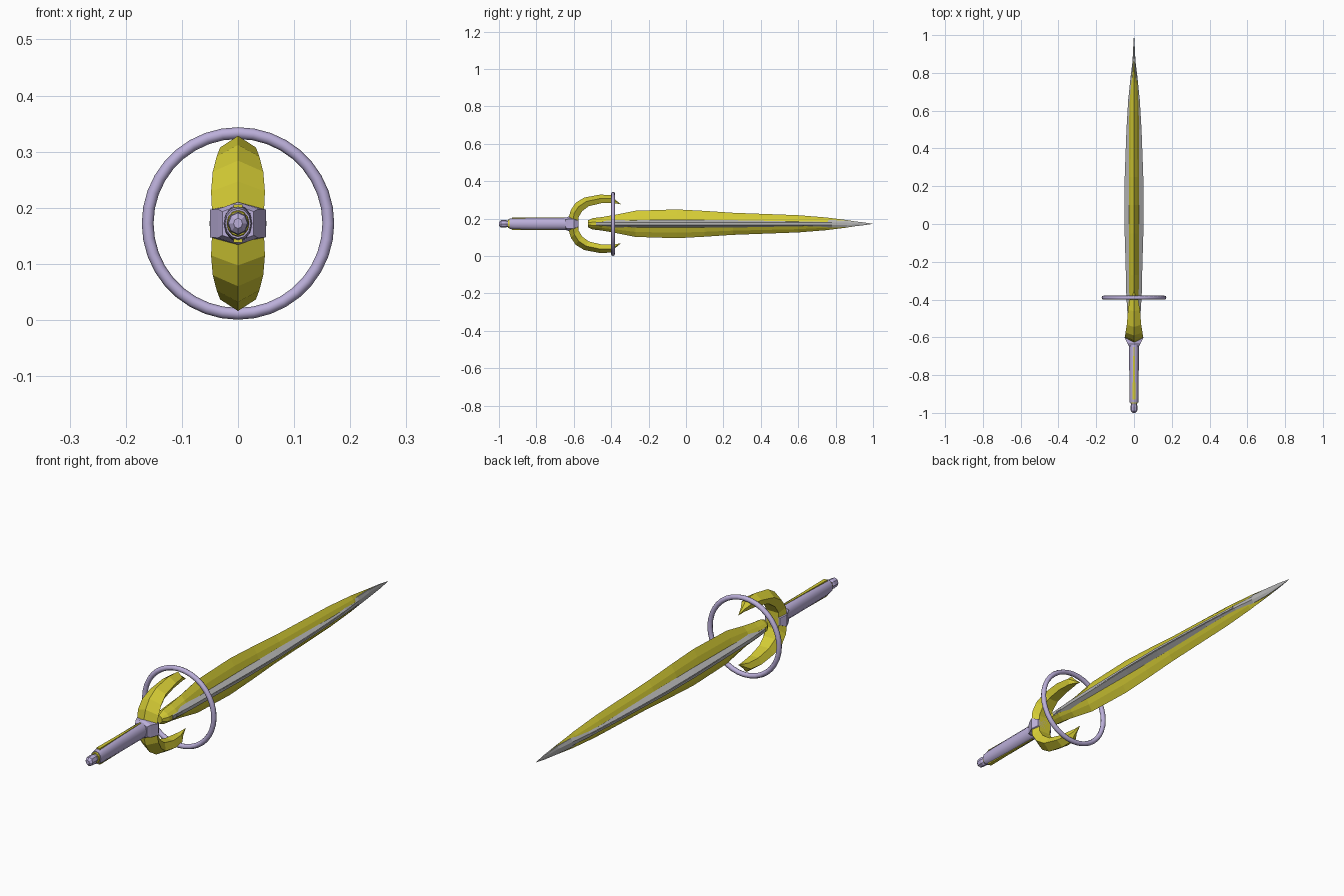
import bpy, bmesh, math
from mathutils import Vector

cube = bpy.data.objects.get("Cube")
if cube:
    bpy.data.objects.remove(cube)

CZ = 0.172  # height of the sword's axis


def material(name, rgb):
    m = bpy.data.materials.new(name)
    m.use_nodes = True
    m.diffuse_color = (*rgb, 1)
    m.node_tree.nodes["Principled BSDF"].inputs["Base Color"].default_value = (*rgb, 1)
    return m


GOLD = material("yellow gold", (0.66, 0.60, 0.035))
LILAC = material("lilac", (0.50, 0.43, 0.70))
STEEL = material("steel grey", (0.46, 0.46, 0.46))


def skin(name, rings, mat, smooth=False):
    """Join rings of equal point count into a closed solid."""
    bm = bmesh.new()
    loops = [[bm.verts.new(p) for p in ring] for ring in rings]
    n = len(loops[0])
    for a, b in zip(loops, loops[1:]):
        for i in range(n):
            j = (i + 1) % n
            bm.faces.new((a[i], a[j], b[j], b[i]))
    bm.faces.new(loops[0])
    bm.faces.new(loops[-1])
    bmesh.ops.remove_doubles(bm, verts=bm.verts, dist=1e-5)
    bmesh.ops.recalc_face_normals(bm, faces=bm.faces)
    me = bpy.data.meshes.new(name)
    bm.to_mesh(me)
    bm.free()
    me.materials.append(mat)
    ob = bpy.data.objects.new(name, me)
    bpy.context.collection.objects.link(ob)
    if smooth:
        bpy.context.view_layer.objects.active = ob
        ob.select_set(True)
        bpy.ops.object.shade_smooth_by_angle(angle=math.radians(40))
        ob.select_set(False)
    return ob


def loft(name, section, stations, mat, smooth=False, z=CZ):
    """Sweep a unit section along y; stations are (y, half width, half height)."""
    return skin(name, [[Vector((u * w, y, z + v * h)) for u, v in section]
                       for y, w, h in stations], mat, smooth)


def circle(n):
    return [(math.cos(2 * math.pi * i / n), math.sin(2 * math.pi * i / n)) for i in range(n)]


# Blade: tall gold body with a sharp ridge above and below
body = [(0, 1), (.65, .62), (1, .3), (1, -.3), (.65, -.62), (0, -1),
        (-.65, -.62), (-1, -.3), (-1, .3), (-.65, .62)]
loft("blade_body", body, [
    (-.525, .014, .018), (-.50, .03, .03), (-.45, .032, .036), (-.38, .027, .048),
    (-.27, .027, .07), (-.05, .027, .077), (.10, .027, .069), (.25, .027, .059),
    (.60, .025, .046), (.75, .018, .034), (.86, .005, .02), (.94, .001, .007)], GOLD)

# Steel core that stands out on both sides and forms the point
core = [(.55, 1), (1, .35), (1, -.35), (.55, -1), (-.55, -1), (-1, -.35), (-1, .35), (-.55, 1)]
loft("blade_core", core, [
    (-.48, .034, .02), (-.37, .041, .021), (0, .049, .021), (.2, .049, .02),
    (.5, .038, .018), (.68, .028, .018), (.78, .018, .02), (.86, .008, .017),
    (.94, .004, .009), (.998, .0005, .0005)], STEEL)

# Raised rib along each side of the core
for side, label in ((1, "left"), (-1, "right")):
    skin(label + "_blade_rib", [
        [Vector((side * (x + dx), y, CZ + dz)) for dx, dz in
         ((-.012, .008), (.002, .004), (.002, -.004), (-.012, -.008))]
        for y, x in ((-.46, .035), (0, .049), (.2, .049), (.5, .038), (.67, .028))], STEEL)

# Curved guard prongs: outer and inner edge points as (y, height), plus half width
prong = [((-.63, .025), (-.575, .0), .046), ((-.615, .075), (-.575, .035), .048),
         ((-.59, .112), (-.555, .068), .045), ((-.545, .14), (-.52, .094), .038),
         ((-.46, .156), (-.455, .11), .032), ((-.40, .154), (-.40, .112), .022),
         ((-.385, .135), (-.375, .109), .010), ((-.35, .106), (-.35, .104), .001)]
for up, label in ((1, "upper"), (-1, "lower")):
    rings = []
    for (oy, oz), (iy, iz), w in prong:
        my, mz = oy * .55 + iy * .45, oz * .55 + iz * .45
        rings.append([Vector((0, oy, CZ + up * oz)), Vector((w, my, CZ + up * mz)),
                      Vector((w * .6, iy, CZ + up * iz)), Vector((-w * .6, iy, CZ + up * iz)),
                      Vector((-w, my, CZ + up * mz))])
    skin(label + "_guard_prong", rings, GOLD)

# Faceted collar between grip and prongs
collar = [(0, 1), (1, .68), (1, -.68), (0, -1), (-1, -.68), (-1, .68)]
loft("collar", collar, [(-.645, .028, .031), (-.63, .036, .038), (-.60, .05, .036),
                        (-.575, .035, .022)], LILAC)

# Grip, its end ring and the pommel
loft("grip", circle(12), [(-.945, .023, .027), (-.92, .025, .031), (-.80, .025, .033),
                          (-.64, .026, .033), (-.61, .024, .03)], LILAC, True)
loft("grip_end_ring", circle(12), [(-.951, .019, .022), (-.94, .021, .025)], GOLD)
loft("pommel", circle(8), [(-1, .008, .009), (-.99, .017, .019), (-.965, .019, .021),
                           (-.955, .015, .017), (-.94, .015, .017)], LILAC)

# Gold inlay strips on the top and bottom of the grip
strip = [(-1, -1), (1, -1), (1, 1), (-1, 1)]
for up, label in ((1, "upper"), (-1, "lower")):
    loft(label + "_grip_inlay", strip, [(-.93, .008, .003), (-.80, .006, .003),
                                        (-.65, .003, .003)], GOLD, z=CZ + up * .031)

# Large ring around the base of the blade
bpy.ops.mesh.primitive_torus_add(location=(0, -.39, CZ), rotation=(math.pi / 2, 0, 0),
                                 major_segments=36, minor_segments=8,
                                 major_radius=.161, minor_radius=.0105)
ring = bpy.context.object
ring.name = "guard_ring"
ring.data.materials.append(LILAC)
bpy.ops.object.shade_smooth_by_angle(angle=math.radians(50))
